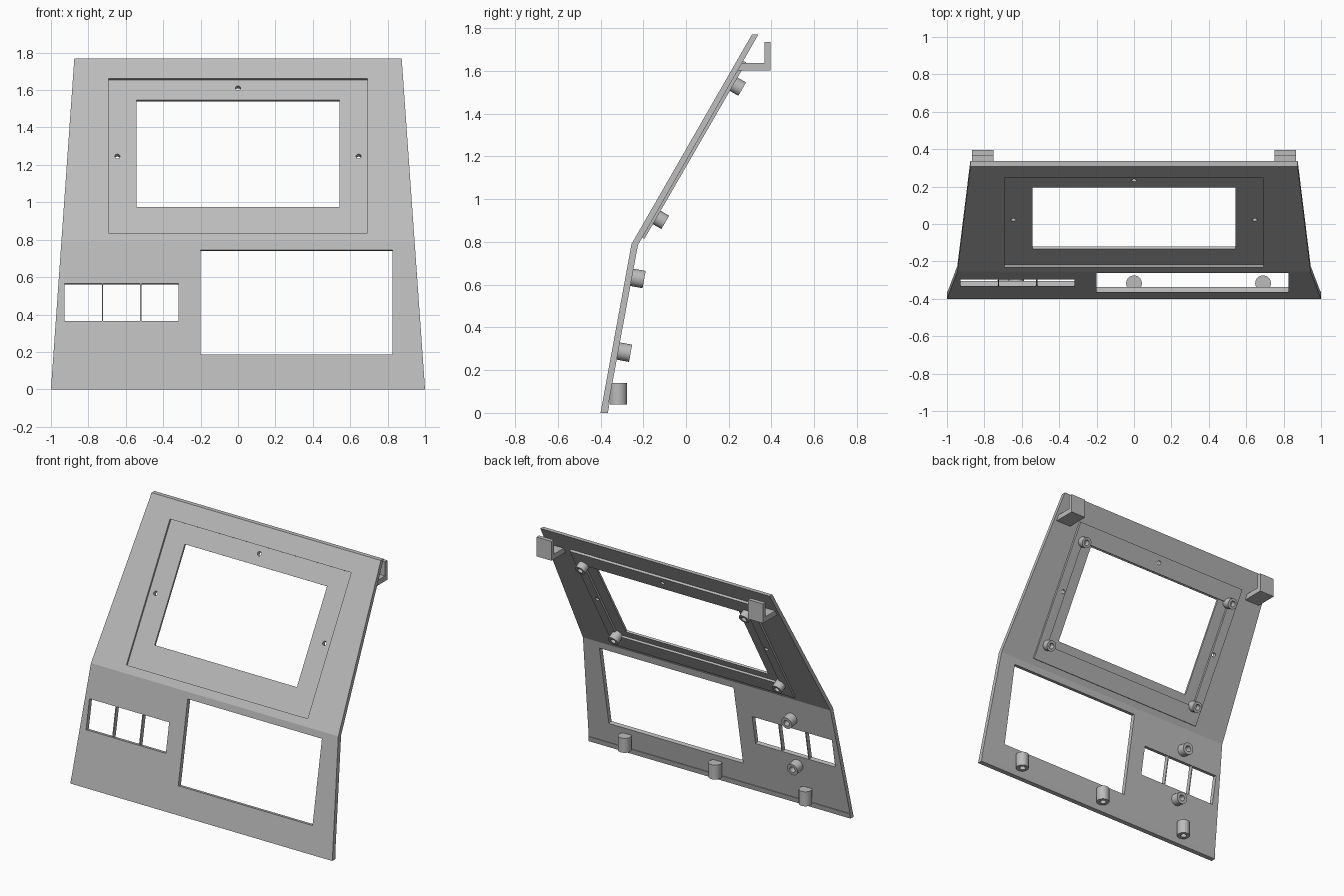
import bpy, bmesh, math
from mathutils import Matrix, Vector

if "Cube" in bpy.data.objects:
    bpy.data.objects.remove(bpy.data.objects["Cube"], do_unlink=True)

grey = bpy.data.materials.new("plain grey")
grey.use_nodes = True
GREY = (0.5, 0.5, 0.5, 1)
grey.diffuse_color = GREY
grey.node_tree.nodes["Principled BSDF"].inputs["Base Color"].default_value = GREY

# Local frames: x across, y up the slope, -z into the back
BEND = Vector((0, -0.255, 0.79))
FOOT = Vector((0, -0.4, 0))
LOWER_TILT = math.atan2(BEND.z, BEND.y - FOOT.y)
upper = Matrix.Translation(BEND) @ Matrix.Rotation(math.radians(60), 4, 'X')
lower = Matrix.Translation(FOOT) @ Matrix.Rotation(LOWER_TILT, 4, 'X')
SU, SL = math.sin(math.radians(60)), math.sin(LOWER_TILT)


def up(z):
    return (z - BEND.z) / SU


def low(z):
    return z / SL


def finish(name, bm, matrix=Matrix()):
    bmesh.ops.recalc_face_normals(bm, faces=bm.faces)
    me = bpy.data.meshes.new(name)
    bm.to_mesh(me)
    bm.free()
    ob = bpy.data.objects.new(name, me)
    bpy.context.collection.objects.link(ob)
    me.materials.append(grey)
    ob.matrix_world = matrix
    return ob


def box(name, xs, ys, zs, matrix=Matrix()):
    bm = bmesh.new()
    bmesh.ops.create_cube(bm, size=1)
    for v in bm.verts:
        for i, span in enumerate((xs, ys, zs)):
            v.co[i] = span[0] if v.co[i] < 0 else span[1]
    return finish(name, bm, matrix)


def prism(name, profile, x0, x1):
    # Side profile (y, z) extruded across x
    bm = bmesh.new()
    face = bm.faces.new([bm.verts.new((x0, y, z)) for y, z in profile])
    ext = bmesh.ops.extrude_face_region(bm, geom=[face])
    verts = [g for g in ext["geom"] if isinstance(g, bmesh.types.BMVert)]
    bmesh.ops.translate(bm, vec=(x1 - x0, 0, 0), verts=verts)
    return bm


def tube(name, matrix, r, bore, length, depth):
    # Post along -z, blind hole in its far end
    profile = [(0, 0), (r, 0), (r, -length), (bore, -length),
               (bore, depth - length), (0, depth - length)]
    bm = bmesh.new()
    vs = [bm.verts.new((x, 0, z)) for x, z in profile]
    edges = [bm.edges.new(p) for p in zip(vs, vs[1:])]
    bmesh.ops.spin(bm, geom=vs + edges, cent=(0, 0, 0), axis=(0, 0, 1),
                   angle=math.tau, steps=32, use_duplicate=False)
    bmesh.ops.remove_doubles(bm, verts=bm.verts, dist=1e-5)
    ob = finish(name, bm, matrix)
    bpy.ops.object.select_all(action='DESELECT')
    ob.select_set(True)
    bpy.context.view_layer.objects.active = ob
    bpy.ops.object.shade_smooth_by_angle(angle=math.radians(35))
    return ob


def cut(target, cutter):
    cutter.hide_render = True
    cutter.hide_set(True)
    cutter.display_type = 'WIRE'
    mod = target.modifiers.new("cut", 'BOOLEAN')
    mod.operation = 'DIFFERENCE'
    mod.solver = 'EXACT'
    mod.object = cutter
    bpy.context.view_layer.update()
    done = bpy.data.meshes.new_from_object(
        target.evaluated_get(bpy.context.evaluated_depsgraph_get()))
    target.modifiers.clear()
    target.data = done
    bpy.data.objects.remove(cutter, do_unlink=True)


# Bent panel, narrowing towards the top, with a small lip at its foot
T = 0.03
bm = prism("panel", [(-0.4, 0), (BEND.y, BEND.z), (0.308, 1.77), (0.308 + T, 1.77),
                     (BEND.y + T, BEND.z - 0.005), (-0.364, 0.035),
                     (-0.359, 0.035), (-0.366, 0)], -1, 1)
for v in bm.verts:
    v.co.x *= 1 - 0.0706 * v.co.z
panel = finish("panel", bm)
THROUGH = (-0.1, 0.1)
FRAME_X = (-0.692, 0.692)
FRAME_S = (up(0.835), up(1.66))
cut(panel, box("cutter", FRAME_X, FRAME_S, THROUGH, upper))
cut(panel, box("cutter", (-0.2, 0.825), (low(0.185), low(0.745)), THROUGH, lower))

# Row of three small openings
edges = (-0.93, -0.725, -0.52, -0.315)
for a, b in zip(edges, edges[1:]):
    cut(panel, box("cutter", (a + 0.003, b - 0.003), (low(0.365), low(0.565)), THROUGH, lower))

# Screen frame set into the panel, with a rear pocket, window and screw holes
frame = box("screen_frame", FRAME_X, FRAME_S, (-0.04, -0.012), upper)
cut(frame, box("cutter", (-0.625, 0.625), (0.167, 0.887), (-0.1, -0.026), upper))
cut(frame, box("cutter", (-0.543, 0.543), (up(0.982), up(1.552)), THROUGH, upper))
for x, z in ((0, 1.617), (-0.645, 1.252), (0.645, 1.252)):
    bm = bmesh.new()
    bmesh.ops.create_cone(bm, cap_ends=True, segments=20, radius1=0.014,
                          radius2=0.014, depth=0.3)
    cut(frame, finish("cutter", bm, upper @ Matrix.Translation((x, up(z), 0))))

# Standoffs around the screen window
for x in (-0.625, 0.625):
    for s in (0.167, 0.887):
        tube("screen_standoff", upper @ Matrix.Translation((x, s, -0.026)),
             0.036, 0.019, 0.06, 0.04)

# Standoffs above and below the small openings
for z in (0.285, 0.63):
    tube("switch_standoff", lower @ Matrix.Translation((-0.63, low(z) + 0.01, -0.02)),
         0.041, 0.02, 0.068, 0.045)

# Upright mounting posts along the foot
for x in (-0.69, 0, 0.69):
    tube("foot_post", Matrix.Translation((x, -0.317, 0.14)), 0.042, 0.02, 0.1, 0.07)

# L-shaped hooks at the top back
hook = [(0.235, 1.602), (0.395, 1.602), (0.395, 1.735), (0.367, 1.735),
        (0.367, 1.638), (0.255, 1.638)]
for x0, x1 in ((-0.865, -0.75), (0.75, 0.865)):
    finish("top_hook", prism("top_hook", hook, x0, x1))
